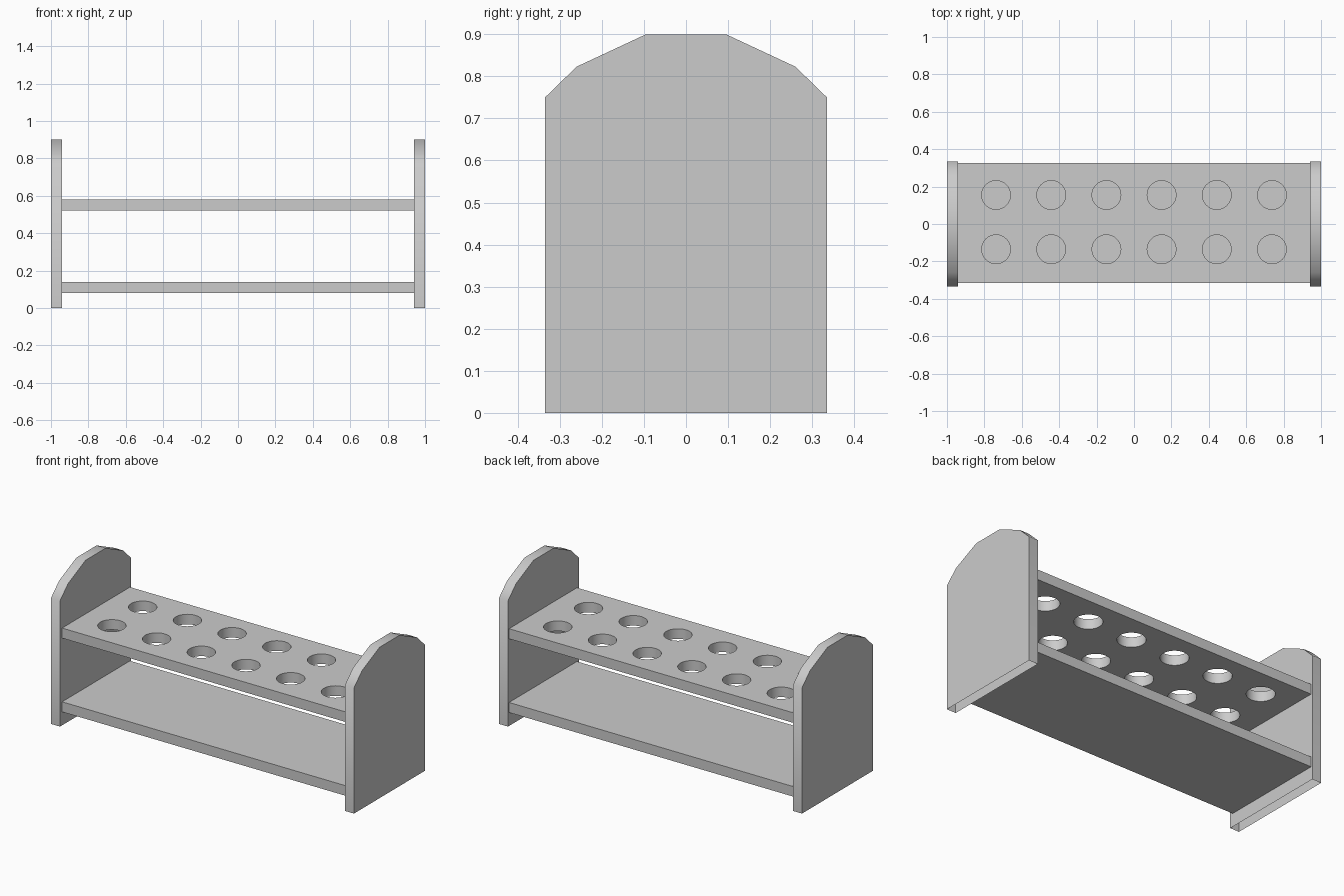
import bpy, bmesh, math

cube = bpy.data.objects.get("Cube")
if cube:
    bpy.data.objects.remove(cube, do_unlink=True)

# Single plain grey material
GREY = (0.6, 0.6, 0.6, 1)
grey = bpy.data.materials.new("light grey")
grey.use_nodes = True
grey.diffuse_color = GREY
grey.node_tree.nodes["Principled BSDF"].inputs["Base Color"].default_value = GREY


def finish(name, bm, angle=30):
    """Turn a bmesh into a shaded object."""
    bmesh.ops.recalc_face_normals(bm, faces=bm.faces)
    mesh = bpy.data.meshes.new(name)
    bm.to_mesh(mesh)
    bm.free()
    mesh.materials.append(grey)
    obj = bpy.data.objects.new(name, mesh)
    bpy.context.collection.objects.link(obj)
    bpy.ops.object.select_all(action="DESELECT")
    obj.select_set(True)
    bpy.context.view_layer.objects.active = obj
    bpy.ops.object.shade_smooth_by_angle(angle=math.radians(angle))
    return obj


def end_panel(name, x_centre, thickness=0.06):
    """Arched end board with an open underside."""
    half = [(0.335, 0), (0.335, 0.75), (0.26, 0.823), (0.095, 0.9)]
    outline = half + [(-y, z) for y, z in reversed(half)]
    bm = bmesh.new()
    x0 = x_centre - thickness / 2
    face = bm.faces.new([bm.verts.new((x0, y, z)) for y, z in outline])
    ext = bmesh.ops.extrude_face_region(bm, geom=[face], use_keep_orig=True)
    verts = [v for v in ext["geom"] if isinstance(v, bmesh.types.BMVert)]
    bmesh.ops.translate(bm, verts=verts, vec=(thickness, 0, 0))
    under = [f for f in bm.faces if all(v.co.z < 0.001 for v in f.verts)]
    bmesh.ops.delete(bm, geom=under, context="FACES_ONLY")
    return finish(name, bm, 50)


def shelf(name, z_centre):
    """Flat board spanning between the end panels."""
    bm = bmesh.new()
    bmesh.ops.create_cube(bm, size=1)
    bmesh.ops.scale(bm, verts=bm.verts, vec=(1.88, 0.64, 0.06))
    bmesh.ops.translate(bm, verts=bm.verts, vec=(0, 0.005, z_centre))
    return finish(name, bm)


end_panel("left_end_panel", 0.97)
end_panel("right_end_panel", -0.97)
shelf("bottom_shelf", 0.11)
rack = shelf("top_shelf", 0.55)

# Two rows of six round holes through the top shelf
bm = bmesh.new()
for row in (-0.135, 0.155):
    for col in range(6):
        made = bmesh.ops.create_cone(bm, cap_ends=True, segments=32,
                                     radius1=0.077, radius2=0.077, depth=0.2)
        bmesh.ops.translate(bm, verts=made["verts"],
                            vec=((col - 2.5) * 0.295, row, 0.55))
cutter = finish("hole_cutter", bm)
cutter.hide_render = True

# Cut the holes, then drop the cutter
cut = rack.modifiers.new("holes", "BOOLEAN")
cut.operation = "DIFFERENCE"
cut.solver = "EXACT"
cut.object = cutter
bpy.ops.object.select_all(action="DESELECT")
rack.select_set(True)
bpy.context.view_layer.objects.active = rack
bpy.ops.object.modifier_apply(modifier=cut.name)
bpy.data.objects.remove(cutter, do_unlink=True)
bpy.ops.object.shade_smooth_by_angle(angle=math.radians(30))
